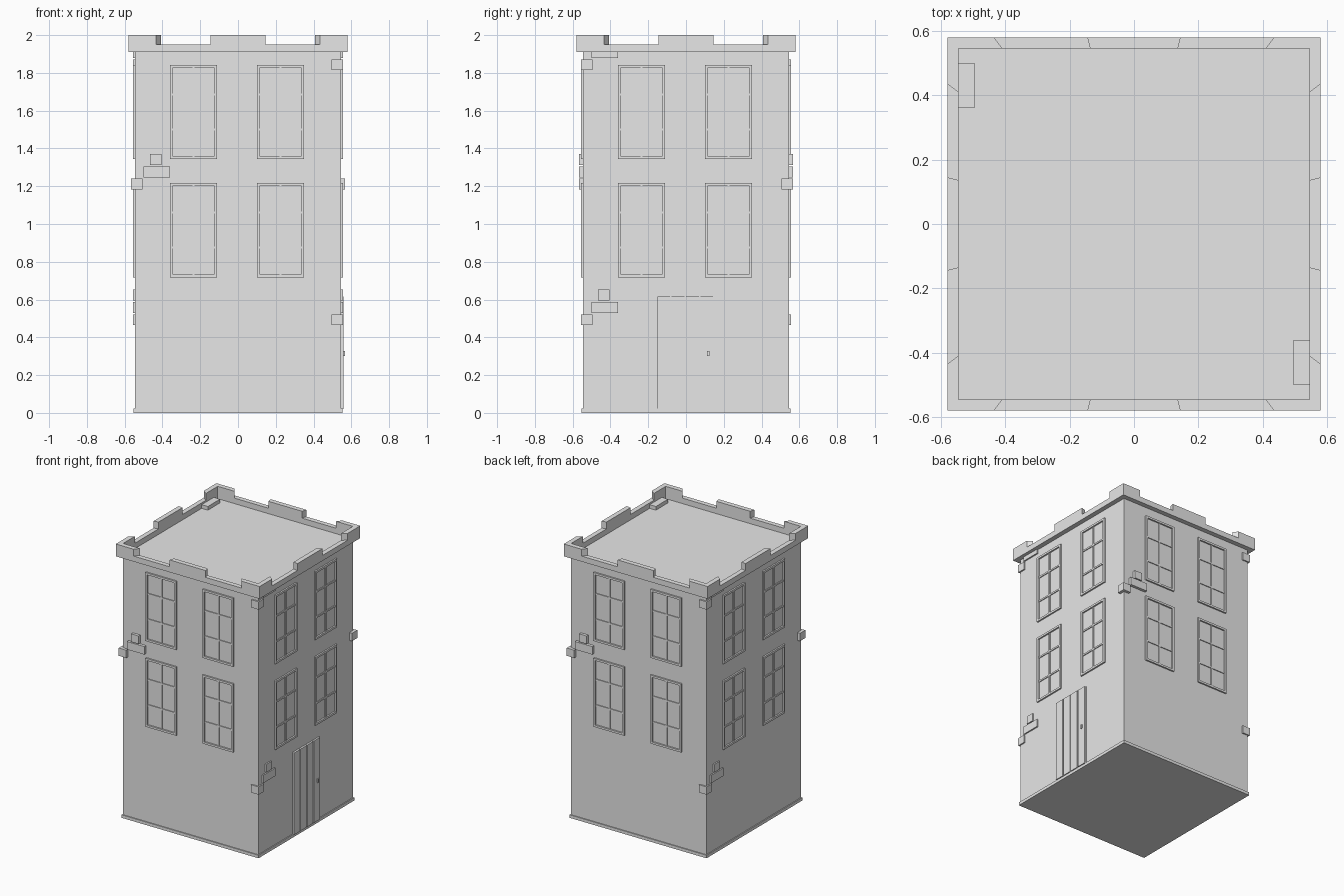
import bpy, bmesh
from math import pi
from mathutils import Matrix, Vector

if "Cube" in bpy.data.objects:
    bpy.data.objects.remove(bpy.data.objects["Cube"])

stone = bpy.data.materials.new("light_grey_stone")
stone.use_nodes = True
GREY = (0.8, 0.8, 0.8, 1)
stone.diffuse_color = GREY
stone.node_tree.nodes["Principled BSDF"].inputs["Base Color"].default_value = GREY

WALL = 0.545      # half width of the walls
RIM = 0.58        # half width of the parapet
ROOF = 1.91
LEDGE = 1.95
TOP = 2.0


def finish(name, bm):
    bmesh.ops.recalc_face_normals(bm, faces=bm.faces)
    mesh = bpy.data.meshes.new(name)
    bm.to_mesh(mesh)
    bm.free()
    mesh.materials.append(stone)
    obj = bpy.data.objects.new(name, mesh)
    bpy.context.collection.objects.link(obj)
    return obj


def box(bm, u, d, z, side=0):
    """Box on one side: u runs along the wall, d outwards, side counts quarter turns."""
    size = Vector((u[1] - u[0], d[1] - d[0], z[1] - z[0]))
    centre = Vector((sum(u) / 2, -sum(d) / 2, sum(z) / 2))
    turn = Matrix.Rotation(side * pi / 2, 4, "Z")
    matrix = turn @ Matrix.Translation(centre) @ Matrix.Diagonal((*size, 1))
    bmesh.ops.create_cube(bm, size=1, matrix=matrix)


# Walls and base slab
bm = bmesh.new()
box(bm, (-WALL, WALL), (-WALL, WALL), (0.02, ROOF))
finish("walls", bm)
bm = bmesh.new()
box(bm, (-0.552, 0.552), (-0.552, 0.552), (0, 0.022))
finish("base_slab", bm)

# Parapet: a mitred ring raised once, then its merlons raised again
bm = bmesh.new()
steps = (-1, -0.75, -0.25, 0.25, 0.75, 1)
merlon_keys = []
for side in range(4):
    turn = Matrix.Rotation(side * pi / 2, 4, "Z")
    for i, (a, b) in enumerate(zip(steps, steps[1:])):
        corners = [(a * RIM, -RIM), (b * RIM, -RIM), (b * WALL, -WALL), (a * WALL, -WALL)]
        face = bm.faces.new([bm.verts.new(turn @ Vector((x, y, ROOF))) for x, y in corners])
        face.material_index = 1 if i % 2 == 0 else 0
bmesh.ops.remove_doubles(bm, verts=bm.verts, dist=0.0001)


def raise_faces(faces, height, keep):
    result = bmesh.ops.extrude_face_region(bm, geom=faces, use_keep_orig=keep)
    verts = [g for g in result["geom"] if isinstance(g, bmesh.types.BMVert)]
    bmesh.ops.translate(bm, verts=verts, vec=(0, 0, height))
    return [g for g in result["geom"] if isinstance(g, bmesh.types.BMFace)]


tops = raise_faces(list(bm.faces), LEDGE - ROOF, True)
merlons = [f for f in tops if f.material_index == 1]
raise_faces(merlons, TOP - LEDGE, False)
# Drop any covered faces left under the merlons
covered = [f for f in merlons if f.is_valid and all(abs(v.co.z - LEDGE) < 0.001 for v in f.verts)]
bmesh.ops.delete(bm, geom=covered, context="FACES_ONLY")
for f in bm.faces:
    f.material_index = 0
finish("parapet", bm)

# Windows: raised frame with a thinner lattice, four on every side
frames, lattice = bmesh.new(), bmesh.new()
W, H, BAR = 0.124, 0.25, 0.015
for side in range(4):
    for u in (-0.235, 0.225):
        for z in (0.968, 1.593):
            out = (WALL - 0.01, 0.556)
            for s in (-1, 1):
                edge = sorted((u + s * W, u + s * (W - BAR)))
                box(frames, edge, out, (z - H, z + H), side)
                rail = sorted((z + s * H, z + s * (H - BAR)))
                box(frames, (u - W + BAR, u + W - BAR), out, rail, side)
            thin = (WALL - 0.01, 0.551)
            box(lattice, (u - 0.006, u + 0.006), thin, (z - H + BAR, z + H - BAR), side)
            for s in (-1, 1):
                h = z + s * 0.093
                box(lattice, (u - W + BAR, u + W - BAR), thin, (h - 0.006, h + 0.006), side)
finish("window_frames", frames)
finish("window_lattices", lattice)

# Plank door with a small handle
bm = bmesh.new()
box(bm, (-0.152, 0.152), (WALL - 0.01, 0.552), (0.02, 0.617), 1)
plank = 0.304 / 4
for i in range(4):
    left = -0.152 + i * plank
    box(bm, (left, left + plank - 0.008), (WALL, 0.559), (0.02, 0.617), 1)
finish("door", bm)
bm = bmesh.new()
box(bm, (0.112, 0.124), (0.55, 0.567), (0.3, 0.328), 1)
finish("door_handle", bm)


# Proud bricks: a corner block, a long brick and a short one stacked above
def brick_cluster(bm, side, z, out, short=True):
    deep = (out - 0.06, out)
    box(bm, (-out, -out + 0.06), deep, (z, z + 0.057), side)
    box(bm, (-0.5, -0.36), deep, (z + 0.064, z + 0.122), side)
    if short:
        box(bm, (-0.465, -0.405), deep, (z + 0.129, z + 0.187), side)


bm = bmesh.new()
for half in (0, 2):
    brick_cluster(bm, half, 1.183, 0.566)
    brick_cluster(bm, half + 1, 0.465, 0.555)
    brick_cluster(bm, half + 1, 1.815, 0.555, short=False)
finish("proud_bricks", bm)
